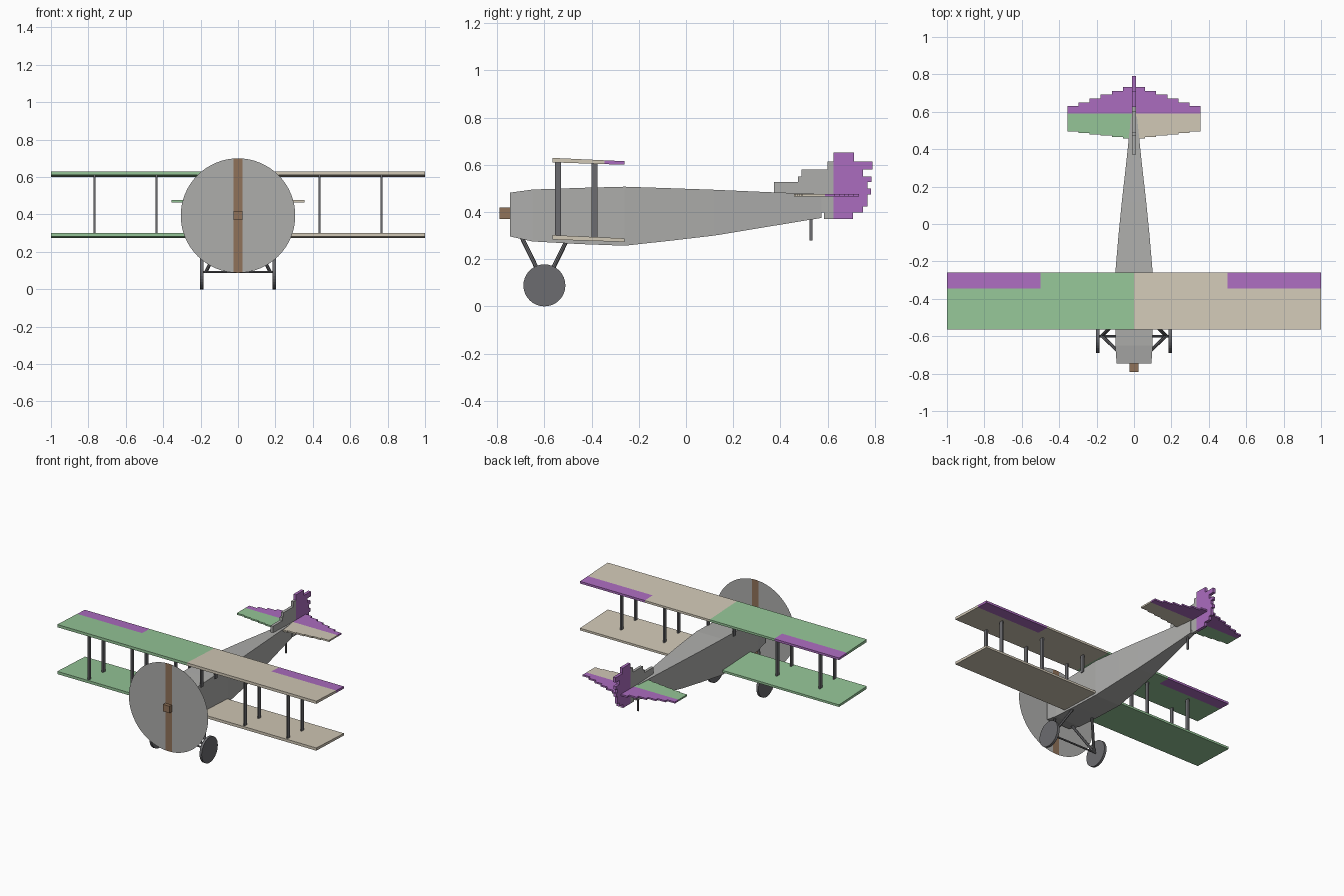
import bpy, bmesh
from math import radians
from mathutils import Vector

if "Cube" in bpy.data.objects:
    bpy.data.objects.remove(bpy.data.objects["Cube"])


def material(name, r, g, b):
    m = bpy.data.materials.new(name)
    m.diffuse_color = (r, g, b, 1)
    m.use_nodes = True
    m.node_tree.nodes["Principled BSDF"].inputs["Base Color"].default_value = m.diffuse_color
    return m


GREEN = material("green", 0.30, 0.56, 0.31)
BEIGE = material("beige", 0.64, 0.58, 0.47)
PURPLE = material("purple", 0.41, 0.15, 0.52)
BROWN = material("brown", 0.28, 0.17, 0.10)
DARK = material("dark_grey", 0.15, 0.15, 0.16)
GREY = material("grey", 0.42, 0.42, 0.41)


def finish(name, bm, mats):
    bmesh.ops.recalc_face_normals(bm, faces=bm.faces)
    me = bpy.data.meshes.new(name)
    bm.to_mesh(me)
    bm.free()
    for m in mats:
        me.materials.append(m)
    ob = bpy.data.objects.new(name, me)
    bpy.context.collection.objects.link(ob)
    return ob


def loft(name, blocks, mat):
    """Each block is a list of rectangular sections (y, x0, x1, z0, z1)."""
    bm = bmesh.new()
    for sections in blocks:
        rings = [[bm.verts.new(p) for p in
                  ((x0, y, z0), (x1, y, z0), (x1, y, z1), (x0, y, z1))]
                 for y, x0, x1, z0, z1 in sections]
        bm.faces.new(rings[0])
        bm.faces.new(rings[-1])
        for a, b in zip(rings, rings[1:]):
            for i in range(4):
                j = (i + 1) % 4
                bm.faces.new((a[i], a[j], b[j], b[i]))
    return finish(name, bm, [mat])


def box(x0, x1, y0, y1, z0, z1):
    return [(y0, x0, x1, z0, z1), (y1, x0, x1, z0, z1)]


def rod(name, a, b, radius, mat, sides=8):
    a, b = Vector(a), Vector(b)
    bm = bmesh.new()
    bmesh.ops.create_cone(bm, cap_ends=True, segments=sides, radius1=radius,
                          radius2=radius, depth=(b - a).length)
    ob = finish(name, bm, [mat])
    ob.location = (a + b) / 2
    ob.rotation_euler = (b - a).to_track_quat('Z', 'Y').to_euler()
    return ob


# Fuselage: tapered box
stations = [(-0.745, 0.093, 0.296, 0.482), (-0.65, 0.10, 0.275, 0.495),
            (-0.45, 0.10, 0.264, 0.502), (-0.26, 0.10, 0.257, 0.507),
            (-0.05, 0.082, 0.28, 0.500), (0.12, 0.065, 0.30, 0.494),
            (0.35, 0.039, 0.338, 0.484), (0.575, 0.016, 0.375, 0.476)]
loft("fuselage", [[(y, -w, w, a, b) for y, w, a, b in stations]], GREY)


# Wings: slightly nose-up slabs
def wing_section(y, x0, x1, drop):
    t = (y + 0.565) / 0.305
    return (y, x0, x1, 0.610 - 0.010 * t - drop, 0.629 - 0.014 * t - drop)


def slab(x0, x1, y0, y1, drop=0.0):
    return [wing_section(y0, x0, x1, drop), wing_section(y1, x0, x1, drop)]


FRONT, HINGE, REAR = -0.565, -0.345, -0.26
for side, s, mat in (("left", -1, GREEN), ("right", 1, BEIGE)):
    loft(side + "_upper_wing", [slab(0, s, FRONT, HINGE),
                                slab(0, s * 0.5, HINGE, REAR)], mat)
    loft(side + "_aileron", [slab(s * 0.5, s, HINGE, REAR)], PURPLE)
    loft(side + "_lower_wing", [slab(s * 0.08, s, FRONT, REAR, 0.327)], mat)

    # Wing struts and short centre struts above the fuselage
    posts = []
    for x, low in ((0.767, 0.29), (0.435, 0.29), (0.10, 0.48)):
        for y in (-0.543, -0.388):
            posts.append(box(s * x - 0.005, s * x + 0.005,
                             y - 0.013, y + 0.013, low, 0.612))
    loft(side + "_wing_struts", posts, DARK)

    # Tailplane and elevator in stepped strips
    tail, elevator = [], []
    for i in range(6):
        x0, x1 = s * i * 0.0593, s * (i + 1) * 0.0593
        lead = 0.457 + 0.0075 * i
        trail = 0.732 - 0.0203 * i
        tail.append(box(x0, x1, lead, 0.59, 0.465, 0.476))
        elevator.append(box(x0, x1, 0.59, trail, 0.465, 0.476))
    loft(side + "_tailplane", tail, mat)
    loft(side + "_elevator", elevator, PURPLE)

    # Landing gear: wheel and V struts
    rod(side + "_wheel", (s * 0.185, -0.6, 0.089), (s * 0.202, -0.6, 0.089),
        0.089, DARK, 32)
    for end, y in (("front", -0.695), ("rear", -0.50)):
        rod(side + "_gear_strut_" + end, (s * 0.172, -0.598, 0.092),
            (s * 0.07, y, 0.29), 0.009, DARK)

rod("axle", (-0.19, -0.6, 0.092), (0.19, -0.6, 0.092), 0.006, DARK)

# Fin and rudder in stepped rows: z top, fin front, rudder rear
rows = [(0.397, 0.585, 0.708), (0.423, 0.575, 0.75), (0.474, 0.52, 0.77),
        (0.499, 0.372, 0.783), (0.528, 0.372, 0.77), (0.550, 0.474, 0.787),
        (0.579, 0.49, 0.75), (0.613, 0.60, 0.79), (0.651, 0.626, 0.712)]
fin, rudder, z = [], [], 0.371
for top, y0, y1 in rows:
    if y0 < 0.626:
        fin.append(box(-0.01, 0.01, y0, 0.626, z, top))
    rudder.append(box(-0.01, 0.01, 0.626, y1, z, top))
    z = top
loft("fin", fin, GREY)
loft("rudder", rudder, PURPLE)
loft("tail_skid", [box(-0.005, 0.005, 0.524, 0.535, 0.28, 0.40)], DARK)

# Propeller disc with the blade as a coloured strip
bm = bmesh.new()
bmesh.ops.create_circle(bm, cap_ends=True, segments=64, radius=0.306)
for x in (-0.025, 0.025):
    bmesh.ops.bisect_plane(bm, geom=bm.verts[:] + bm.edges[:] + bm.faces[:],
                           plane_co=(x, 0, 0), plane_no=(1, 0, 0))
for f in bm.faces:
    f.material_index = int(abs(f.calc_center_median().x) < 0.02)
disc = finish("propeller_disc", bm, [GREY, BROWN])
disc.location = (0, -0.766, 0.394)
disc.rotation_euler = (radians(90), 0, 0)
loft("propeller_hub", [box(-0.025, 0.025, -0.79, -0.742, 0.37, 0.418)], BROWN)
